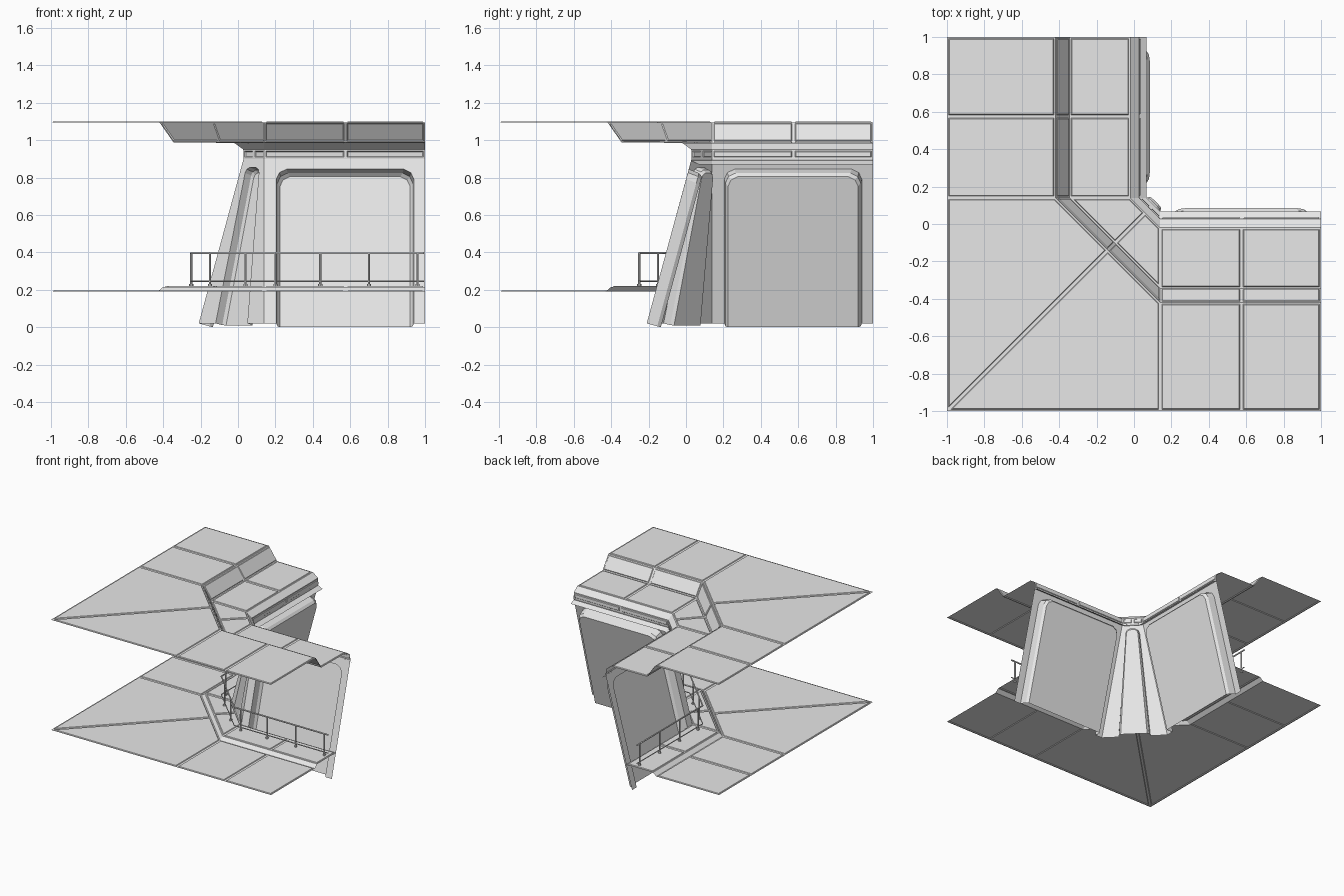
import bpy, bmesh
from mathutils import Vector

cube = bpy.data.objects.get("Cube")
if cube:
    bpy.data.objects.remove(cube)

grey = bpy.data.materials.new("light_grey")
grey.use_nodes = True
grey.diffuse_color = (0.8, 0.8, 0.8, 1)
for node in grey.node_tree.nodes:
    if node.type == 'BSDF_PRINCIPLED':
        node.inputs["Base Color"].default_value = (0.8, 0.8, 0.8, 1)

BEND = 0.14          # where the straight arms meet the diagonal
SEAM = 0.575         # seam between the two bays of an arm


def make_object(name, bm):
    mesh = bpy.data.meshes.new(name)
    bm.to_mesh(mesh)
    bm.free()
    mesh.materials.append(grey)
    obj = bpy.data.objects.new(name, mesh)
    bpy.context.collection.objects.link(obj)
    return obj


def corner_path(d):
    """Plan points of a line at offset d, round the corner."""
    mid = -1 if d == -1 else (BEND + d) / 2
    arm = [(1, d), (SEAM, d), (BEND, d)]
    return arm + [(mid, mid)] + [(y, x) for x, y in reversed(arm)]


def sweep(name, profile, panelled=()):
    """Sweep (offset, height) points round the corner, raising panels on some strips."""
    bm = bmesh.new()
    rows = [[bm.verts.new((x, y, z)) for x, y in corner_path(d)] for d, z in profile]
    panels = []
    for i in range(len(rows) - 1):
        a, b = rows[i], rows[i + 1]
        for s in range(len(a) - 1):
            face = bm.faces.new((a[s], b[s], b[s + 1], a[s + 1]))
            if i in panelled:
                panels.append(face)
    bm.normal_update()
    bmesh.ops.inset_individual(bm, faces=panels, thickness=0.009, use_even_offset=True)
    bmesh.ops.inset_individual(bm, faces=panels, thickness=0.004, depth=0.005,
                               use_even_offset=True)
    return make_object(name, bm)


def wall(name, origin, u, v, frame, outline, depth, swap=False):
    """Flat leaning wall with an alcove pressed outward through it."""
    origin, u, v = Vector(origin), Vector(u).normalized(), Vector(v).normalized()
    out = v.cross(u)
    centre = sum(p[0] for p in outline) / len(outline)
    top = max(p[1] for p in outline)
    half = max(abs(p[0] - centre) for p in outline)
    bm = bmesh.new()

    def ring(points, level=0.0, shrink=0.0):
        verts = []
        for a, b in points:
            a = centre + (a - centre) * (1 - shrink / half)
            b *= 1 - shrink / top
            p = origin + u * a + v * b + out * level
            verts.append(bm.verts.new((p.y, p.x, p.z) if swap else p))
        return verts

    rings = [ring(outline), ring(outline, depth * 0.75, 0.006), ring(outline, depth, 0.02)]
    corners = ring(frame)
    bm.faces.new(rings[0] + corners)
    for a, b in zip(rings, rings[1:]):
        for i in range(len(a) - 1):
            bm.faces.new((a[i], a[i + 1], b[i + 1], b[i]))
    bm.faces.new(rings[2])
    bmesh.ops.recalc_face_normals(bm, faces=bm.faces)
    return make_object(name, bm)


def arch(bottom_l, bottom_r, top_l, top_r, height, cut):
    """Open-bottomed outline with softened upper corners."""
    return [(bottom_l, 0), (top_l, height - cut), (top_l + cut * 0.3, height - cut * 0.35),
            (top_l + cut, height), (top_r - cut, height),
            (top_r - cut * 0.3, height - cut * 0.35), (top_r, height - cut), (bottom_r, 0)]


# Floor, ceiling with lintel, and ledge behind the lintel
sweep("floor", [(-1, 0.19), (-0.43, 0.19), (-0.40, 0.215), (-0.157, 0.215)], (0, 2))
sweep("ceiling", [(-1, 1.095), (-0.42, 1.095), (-0.345, 0.988), (-0.02, 0.985),
                  (0.028, 0.95), (0.03, 0.9)], (0, 1, 2, 4))
sweep("wall_top_ledge", [(0.03, 0.89), (0.068, 0.87)])

# Two straight walls, mirrored across the diagonal
rise = 0.912
for side, swap in (("left_wall", False), ("back_wall", True)):
    wall(side, (0, -0.21, 0.02), (1, 0, 0), (0, 0.24, 0.88),
         [(1, 0), (1, rise), (BEND, rise), (BEND, 0)],
         arch(0.205, 0.94, 0.205, 0.94, 0.855, 0.055), 0.078, swap)

# Diagonal corner wall
wall("corner_wall", (-0.035, -0.035, 0.02), (1, -1, 0), (0.12, 0.12, 0.88),
     [(0.2475, 0), (0.078, 0.896), (-0.078, 0.896), (-0.2475, 0)],
     arch(-0.12, 0.12, -0.052, 0.052, 0.85, 0.03), 0.06)

# Handrails
RAIL = -0.25
for name, z, radius in (("top_rail", 0.396, 0.006), ("lower_rail", 0.246, 0.004)):
    curve = bpy.data.curves.new(name, 'CURVE')
    curve.dimensions = '3D'
    curve.bevel_depth = radius
    curve.bevel_resolution = 1
    curve.use_fill_caps = True
    spline = curve.splines.new('POLY')
    points = [(0.995, RAIL), (BEND, RAIL), (RAIL, BEND), (RAIL, 0.995)]
    spline.points.add(len(points) - 1)
    for p, (x, y) in zip(spline.points, points):
        p.co = (x, y, z, 1)
    curve.materials.append(grey)
    bpy.context.collection.objects.link(bpy.data.objects.new(name, curve))

# Rail posts with small feet
bm = bmesh.new()
posts = [(x, RAIL) for x in (0.2, 0.44, 0.7, 0.96)] + [(0.04, -0.15)]
for x, y in posts + [(y, x) for x, y in posts]:
    for radius, low, high in ((0.006, 0.215, 0.396), (0.011, 0.215, 0.232)):
        made = bmesh.ops.create_cone(bm, cap_ends=True, segments=8, radius1=radius,
                                     radius2=radius, depth=high - low)
        bmesh.ops.translate(bm, verts=made["verts"], vec=(x, y, (low + high) / 2))
make_object("rail_posts", bm)
